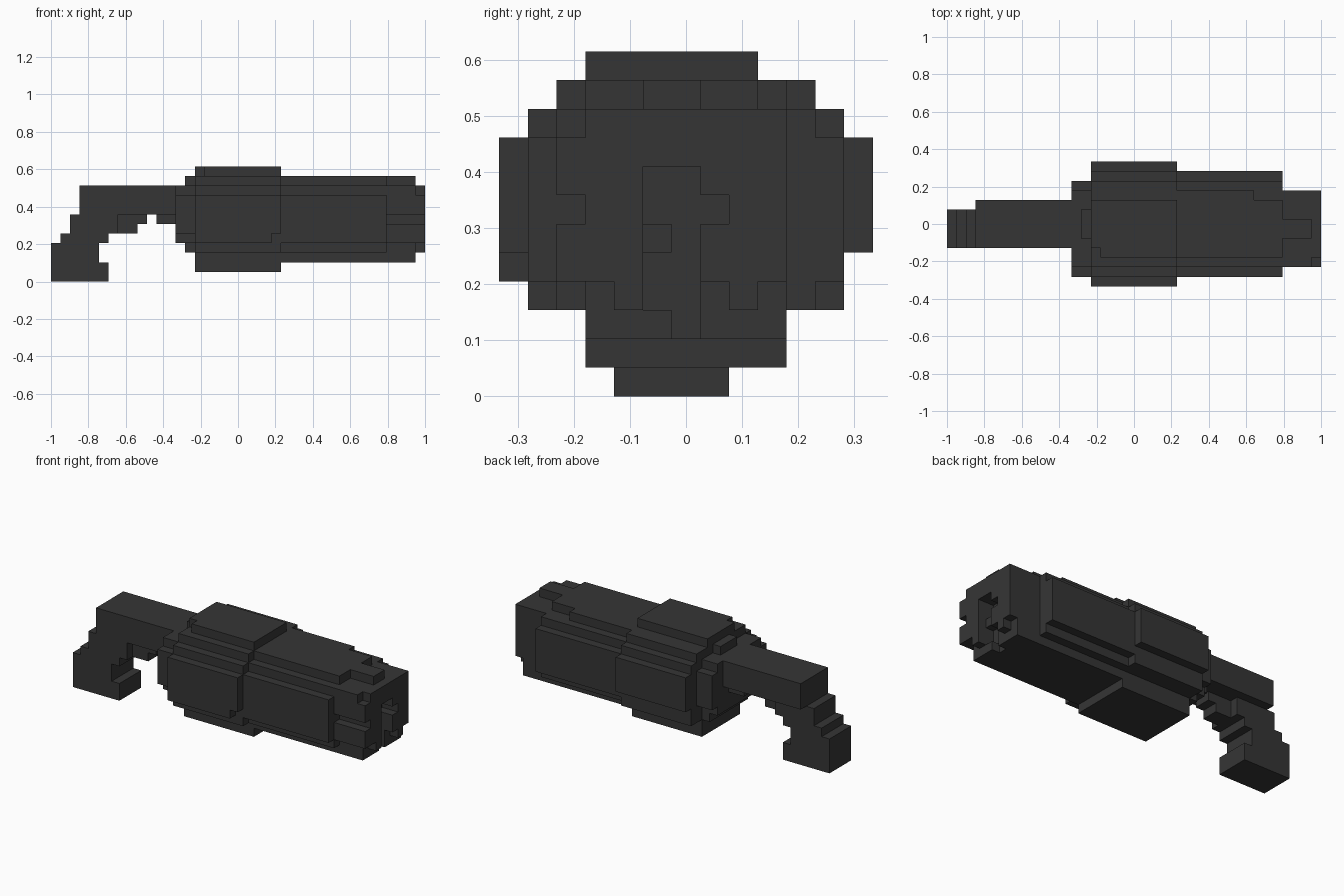
import bpy
import bmesh
from math import radians
from mathutils import Vector

cube = bpy.data.objects.get("Cube")
if cube:
    bpy.data.objects.remove(cube, do_unlink=True)

CELL = 2 / 39
ORIGIN = Vector((-1, -6.5 * CELL, 0))

# Single dark metal colour
metal = bpy.data.materials.new("dark grey metal")
metal.use_nodes = True
colour = (0.036, 0.036, 0.036, 1)
metal.diffuse_color = colour
metal.node_tree.nodes["Principled BSDF"].inputs["Base Color"].default_value = colour


def box(x, y, z):
    """Grid cells between the given start and end along each axis."""
    return {(i, j, k) for i in range(*x) for j in range(*y) for k in range(*z)}


def build(name, cells):
    """Make one object from the outer skin of a set of grid cells."""
    bm = bmesh.new()
    for cell in cells:
        for axis in range(3):
            for side in (0, 1):
                neighbour = list(cell)
                neighbour[axis] += 2 * side - 1
                if tuple(neighbour) in cells:
                    continue
                u, v = (axis + 1) % 3, (axis + 2) % 3
                corners = []
                for a, b in ((0, 0), (1, 0), (1, 1), (0, 1)):
                    p = Vector(cell)
                    p[axis] += side
                    p[u] += a
                    p[v] += b
                    corners.append(bm.verts.new(ORIGIN + p * CELL))
                bm.faces.new(corners if side else corners[::-1])
    bmesh.ops.remove_doubles(bm, verts=bm.verts, dist=CELL / 10)
    bmesh.ops.dissolve_limit(bm, angle_limit=radians(1), verts=bm.verts, edges=bm.edges)
    mesh = bpy.data.meshes.new(name)
    bm.to_mesh(mesh)
    bm.free()
    mesh.materials.append(metal)
    obj = bpy.data.objects.new(name, mesh)
    bpy.context.collection.objects.link(obj)


# Grip: straight neck, stepped bend and a foot at the bottom
build("grip_neck", box((3, 13), (4, 9), (7, 10)))
grip = box((0, 6), (4, 8), (0, 2)) | box((0, 5), (4, 8), (2, 4))
grip |= box((1, 6), (4, 8), (4, 5)) | box((2, 7), (4, 8), (5, 7))
build("grip_handle", grip)
build("grip_brace", box((7, 9), (5, 7), (5, 6)) | box((7, 10), (5, 7), (6, 7)))
build("neck_support", box((11, 13), (5, 8), (6, 7)))

# Stepped collar between grip and housing
collar = box((13, 15), (2, 10), (4, 10)) | box((13, 15), (1, 11), (5, 9))
collar |= box((14, 15), (3, 10), (3, 10)) | box((14, 15), (5, 8), (10, 11))
build("rear_collar", collar)

# Bulky rounded housing in the middle
housing = box((15, 24), (3, 10), (1, 11)) | box((15, 24), (2, 11), (3, 11))
housing |= box((15, 24), (1, 12), (3, 10)) | box((15, 24), (0, 1), (4, 9))
housing |= box((15, 24), (12, 13), (5, 9)) | box((15, 24), (4, 9), (11, 12))
housing |= box((16, 24), (3, 9), (11, 12))
housing -= box((23, 24), (0, 1), (4, 5))
build("middle_housing", housing)

# Barrel with side plates, narrowing towards the muzzle
barrel = box((24, 35), (3, 10), (2, 11)) | box((24, 35), (2, 11), (3, 10))
barrel |= box((24, 35), (1, 12), (4, 9))
barrel -= box((32, 35), (9, 10), (10, 11))
build("barrel", barrel)

# Muzzle block with a keyhole bore, lower teeth and a side groove
muzzle = box((35, 38), (2, 10), (4, 10)) | box((35, 38), (3, 10), (2, 4))
muzzle |= box((38, 39), (3, 10), (4, 10)) | box((38, 39), (2, 3), (4, 9))
muzzle |= box((38, 39), (4, 5), (3, 4)) | box((38, 39), (8, 9), (3, 4))
muzzle -= box((35, 39), (2, 3), (6, 7))
muzzle -= box((37, 39), (5, 7), (3, 8)) | box((37, 39), (7, 8), (6, 7))
muzzle -= box((37, 39), (6, 7), (2, 3))
muzzle |= box((37, 38), (5, 6), (5, 6))
build("muzzle", muzzle)

# Sight on top of the muzzle
build("sight", box((35, 38), (5, 7), (10, 11)))
